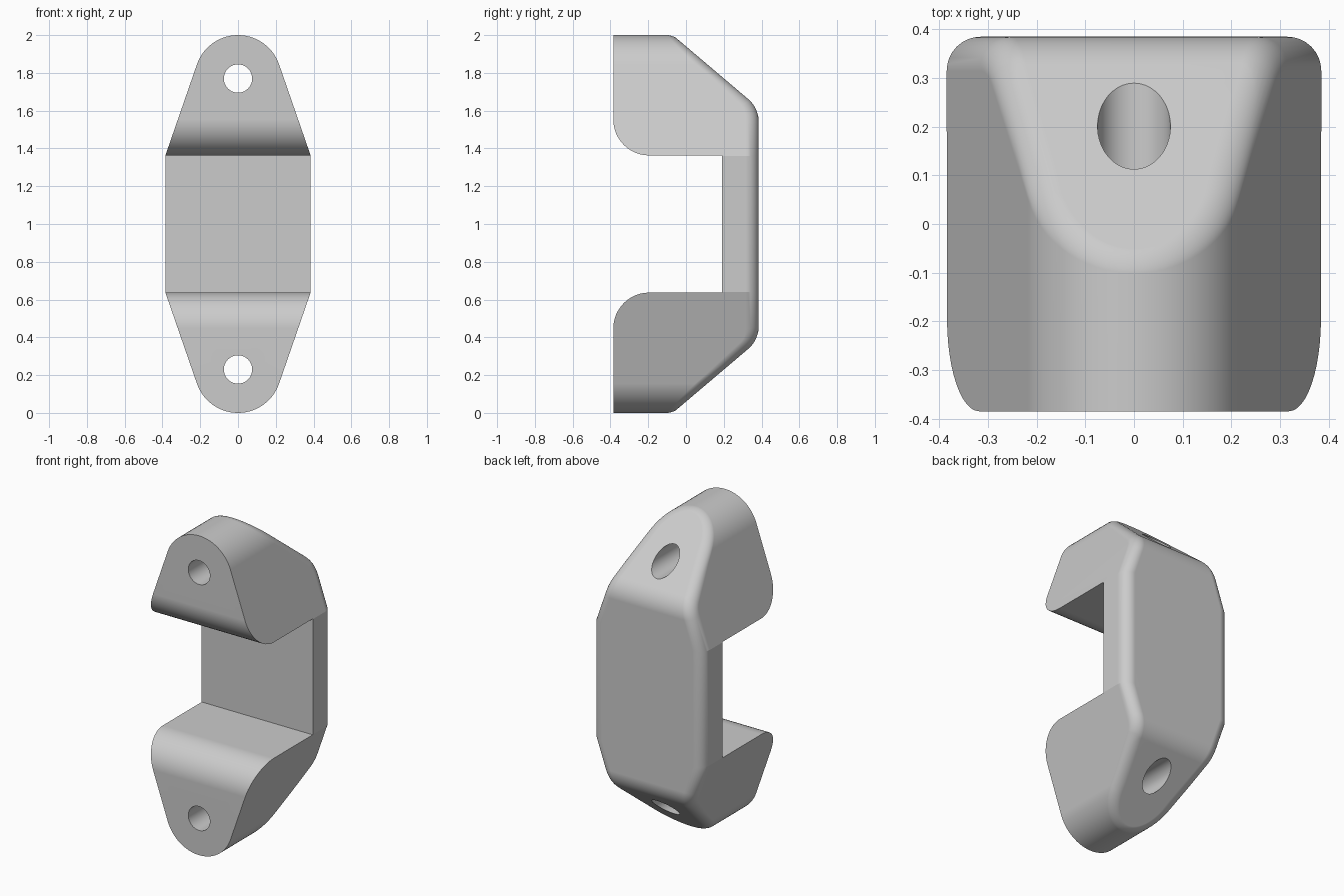
import bpy, bmesh, math
from math import sin, cos, tan, pi, radians
from mathutils import Vector

if "Cube" in bpy.data.objects:
    bpy.data.objects.remove(bpy.data.objects["Cube"], do_unlink=True)

HALF = 0.385          # half width and half depth
MID = 1.0             # height of the mirror plane
HOLE_Z = 0.77         # hole height above the mirror plane
TIP_R = 0.23          # rounded end radius
RIM_R = 0.07          # rounding along the back rim


def arc(cx, cy, r, a0, a1, n):
    """Points on a circular arc, angles in degrees."""
    steps = [radians(a0 + (a1 - a0) * i / n) for i in range(n + 1)]
    return [(cx + r * cos(a), cy + r * sin(a)) for a in steps]


def prism(name, points, to_3d, direction):
    """Extrude a closed 2D profile into a solid."""
    bm = bmesh.new()
    face = bm.faces.new([bm.verts.new(to_3d(u, v)) for u, v in points])
    ext = bmesh.ops.extrude_face_region(bm, geom=[face])
    moved = [g for g in ext["geom"] if isinstance(g, bmesh.types.BMVert)]
    bmesh.ops.translate(bm, verts=moved, vec=direction)
    bmesh.ops.recalc_face_normals(bm, faces=bm.faces)
    mesh = bpy.data.meshes.new(name)
    bm.to_mesh(mesh)
    bm.free()
    obj = bpy.data.objects.new(name, mesh)
    bpy.context.collection.objects.link(obj)
    return obj


def front_prism(name, points):
    return prism(name, points, lambda x, z: (x, -1, z + MID), (0, 2, 0))


def side_prism(name, points):
    return prism(name, points, lambda y, z: (-1, y, z + MID), (2, 0, 0))


def mirrored(upper):
    """Close an upper half profile with its reflection below."""
    return upper + [(u, -v) for u, v in reversed(upper)]


def apply(obj, mod):
    with bpy.context.temp_override(object=obj, active_object=obj):
        bpy.ops.object.modifier_apply(modifier=mod.name)


def boolean(obj, tool, operation):
    mod = obj.modifiers.new("Cut", "BOOLEAN")
    mod.object, mod.operation, mod.solver = tool, operation, "EXACT"
    apply(obj, mod)
    bpy.data.objects.remove(tool, do_unlink=True)


# Front outline: straight middle, tapering to rounded tips
corner = Vector((HALF, 0.361))
to_corner = corner - Vector((0, HOLE_Z))
tangent = math.degrees(math.atan2(to_corner.y, to_corner.x)
                       + math.acos(TIP_R / to_corner.length))
tip = arc(0, HOLE_Z, TIP_R, tangent, 180 - tangent, 28)
right_side = [tuple(corner)] + tip + [(-HALF, corner.y)]
bracket = front_prism("bracket", mirrored(right_side))

# Side envelope: flat front, sloping back ends with softened corners
slope = radians(40.3)
bend_r, bend_z = 0.16, 0.54
bend = arc(HALF - bend_r, bend_z, bend_r, 0, 90 - math.degrees(slope), 10)
y, z = bend[-1]
top = 1.2
peak = (y - (top - z) / tan(slope), top)
envelope = side_prism("envelope", mirrored([(-HALF, top), peak] + bend[::-1]))
boolean(bracket, envelope, "INTERSECT")

# Round the back rim with a constant radius
bm = bmesh.new()
bm.from_mesh(bracket.data)
bm.normal_update()
weight = bm.edges.layers.float.new("bevel_weight_edge")
for e in bm.edges:
    if len(e.link_faces) != 2:
        continue
    a, b = sorted((f.normal.y for f in e.link_faces))
    if abs(a) < 0.01 and b > 0.3:
        e[weight] = tan(e.calc_face_angle() / 2)
bm.to_mesh(bracket.data)
bm.free()
bevel = bracket.modifiers.new("Rim", "BEVEL")
bevel.limit_method = "WEIGHT"
bevel.width, bevel.segments = RIM_R, 8
bevel.use_clamp_overlap = False
apply(bracket, bevel)

# Front notch with flared, rounded lips
gap, lip = 0.363, 0.19
flare = arc(lip - HALF, gap + lip, lip, 270, 180, 12)
notch = side_prism("notch", mirrored([(0.19, gap)] + flare + [(-0.6, gap + lip)]))
boolean(bracket, notch, "DIFFERENCE")

# Screw holes
for sign in (1, -1):
    hole = front_prism("hole", arc(0, sign * HOLE_Z, 0.075, 0, 360 * 39 / 40, 39))
    boolean(bracket, hole, "DIFFERENCE")

# Plain grey finish
grey = bpy.data.materials.new("light grey")
grey.use_nodes = True
colour = (0.6, 0.6, 0.6, 1)
grey.diffuse_color = colour
grey.node_tree.nodes["Principled BSDF"].inputs["Base Color"].default_value = colour
bracket.data.materials.clear()
bracket.data.materials.append(grey)

# Smooth curved areas, keep flats crisp
bpy.ops.object.select_all(action="DESELECT")
bracket.select_set(True)
bpy.context.view_layer.objects.active = bracket
bpy.ops.object.shade_smooth_by_angle(angle=radians(18))
normals = bracket.modifiers.new("Normals", "WEIGHTED_NORMAL")
normals.keep_sharp = True
